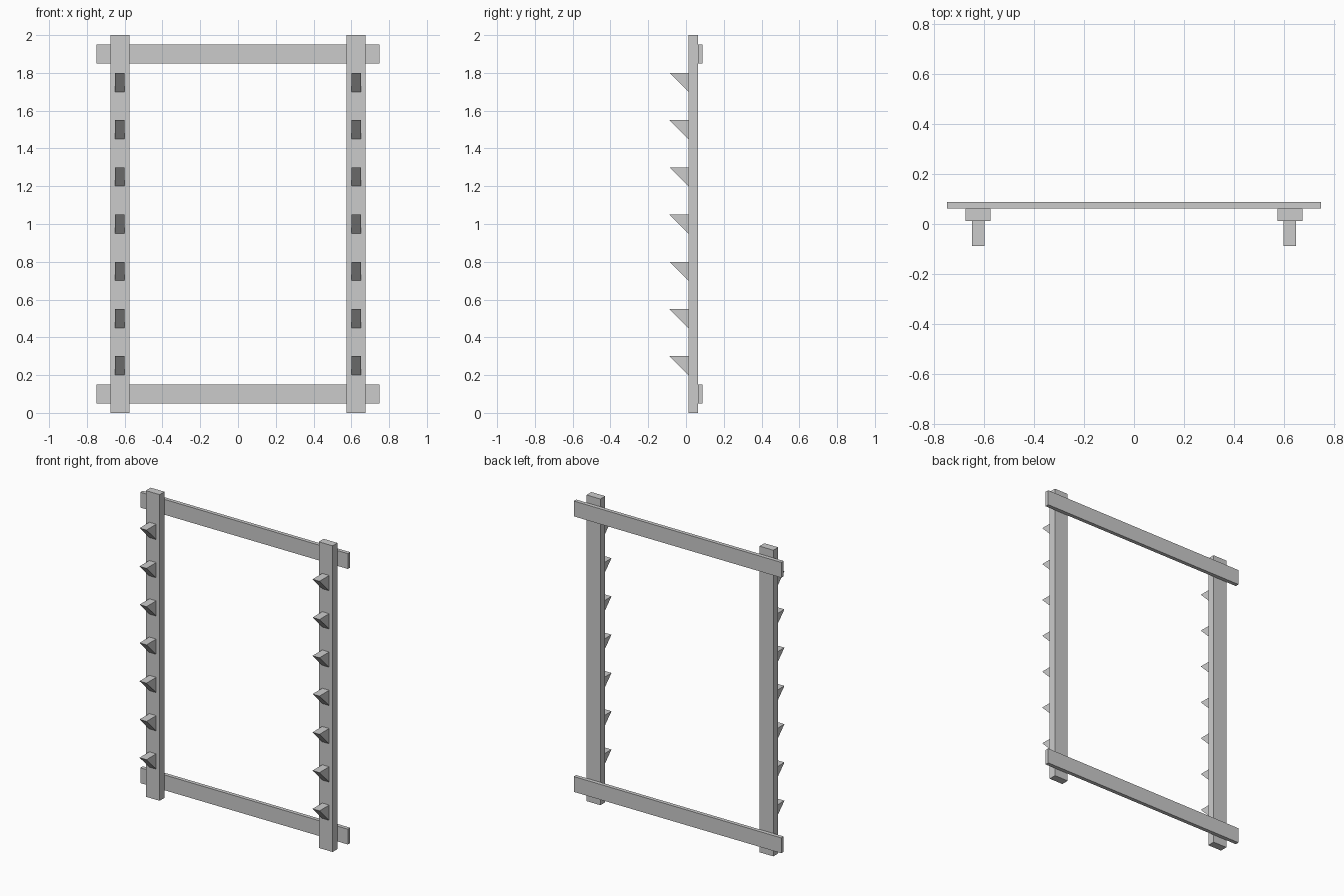
import bpy

if "Cube" in bpy.data.objects:
    bpy.data.objects.remove(bpy.data.objects["Cube"])

BACK, POST_BACK, POST_FRONT, TIP = 0.0875, 0.0625, 0.0125, -0.0875
POST_X = 0.625


def prism(name, profile, x0, x1):
    """Extrude a (y, z) profile, listed counter-clockwise seen from +x, along x."""
    n = len(profile)
    verts = [(x, y, z) for x in (x0, x1) for y, z in profile]
    faces = [tuple(reversed(range(n))), tuple(range(n, 2 * n))]
    faces += [(i, (i + 1) % n, n + (i + 1) % n, n + i) for i in range(n)]
    mesh = bpy.data.meshes.new(name)
    mesh.from_pydata(verts, [], faces)
    obj = bpy.data.objects.new(name, mesh)
    bpy.context.collection.objects.link(obj)
    return obj


def board(name, x0, x1, y0, y1, z0, z1):
    return prism(name, [(y0, z0), (y1, z0), (y1, z1), (y0, z1)], x0, x1)


# Horizontal rails across the back
for name, z in (("bottom_rail", 0.05), ("top_rail", 1.85)):
    board(name, -0.75, 0.75, POST_BACK, BACK, z, z + 0.1)

for side, x in (("left", -POST_X), ("right", POST_X)):
    # Upright post
    board(f"{side}_post", x - 0.05, x + 0.05, POST_FRONT, POST_BACK, 0, 2)
    # Wedge-shaped support pegs, flat on top
    for i in range(7):
        top = 0.3 + 0.25 * i
        wedge = [(POST_FRONT, top - 0.1), (POST_FRONT, top), (TIP, top)]
        prism(f"{side}_peg_{i + 1}", wedge, x - 0.025, x + 0.025)
